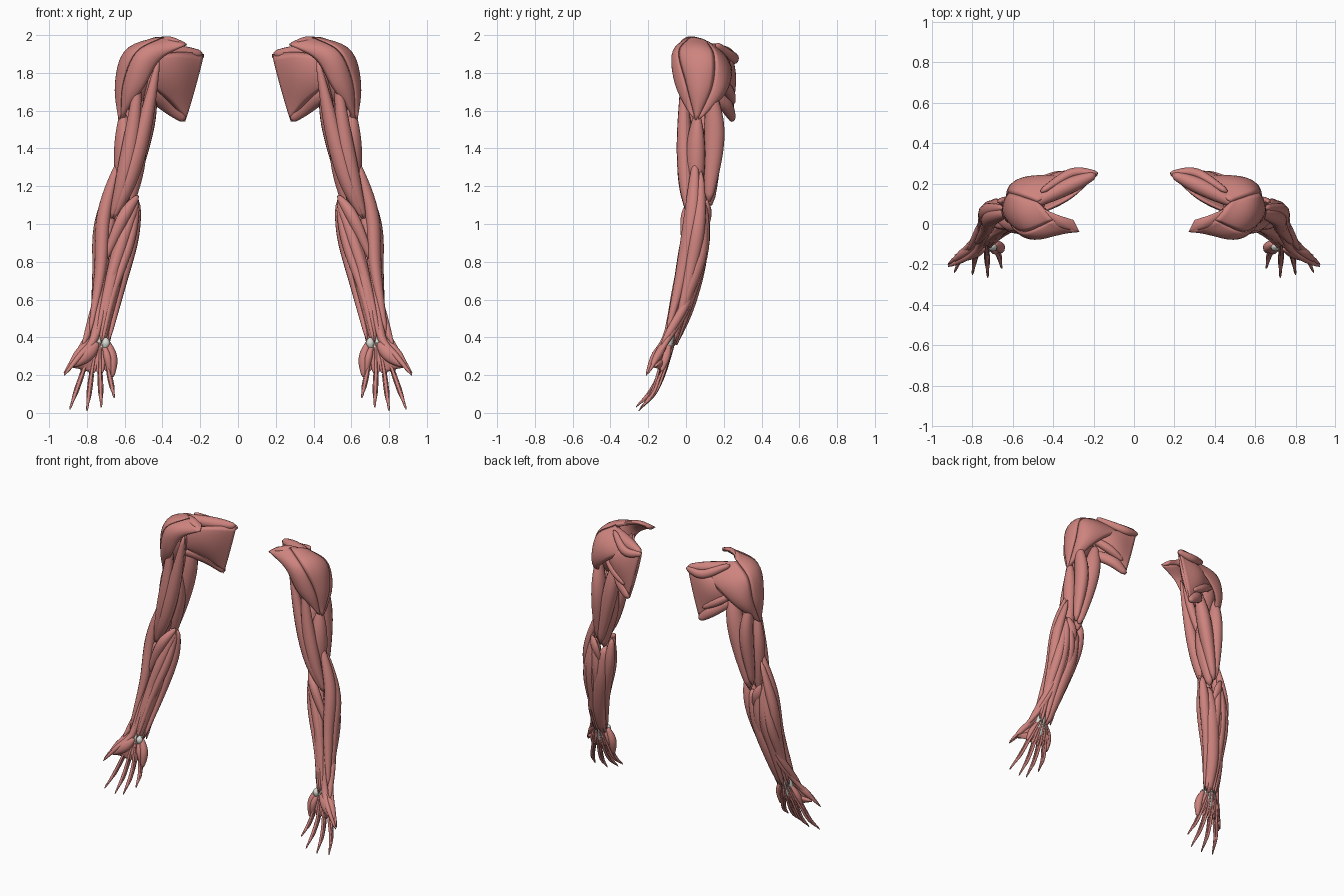
import bpy, bmesh, math
from mathutils import Vector

if "Cube" in bpy.data.objects:
    bpy.data.objects.remove(bpy.data.objects["Cube"])


def make_material(name, colour):
    mat = bpy.data.materials.new(name)
    mat.use_nodes = True
    mat.diffuse_color = (*colour, 1)
    mat.node_tree.nodes["Principled BSDF"].inputs["Base Color"].default_value = (*colour, 1)
    return mat


MUSCLE = make_material("muscle red", (.62, .23, .21))
CARTILAGE = make_material("pale cartilage", (.68, .70, .64))
FRONT = Vector((0, -1, 0))


def spline(points, t):
    """Smooth curve through the points, t from 0 to 1."""
    p = [Vector(q) for q in points]
    p = [2 * p[0] - p[1]] + p + [2 * p[-1] - p[-2]]
    f = t * (len(p) - 3)
    i = min(int(f), len(p) - 4)
    f -= i
    a, b, c, d = p[i:i + 4]
    return (2 * b + (c - a) * f + (2 * a - 5 * b + 4 * c - d) * f ** 2
            + (3 * b - a - 3 * c + d) * f ** 3) / 2


def limb_axis(z):
    """Centre line of the limb at a height."""
    return spline([(.74, -.08, .4), (.65, .05, .9), (.58, .07, 1.4), (.5, .08, 1.9)],
                  max(0, min(1, (z - .4) / 1.5)))


def loft(name, rings, mat=MUSCLE):
    """Skin closed rings, cap the ends, mirror to the other arm."""
    bm = bmesh.new()
    rows = [[bm.verts.new(p) for p in ring] for ring in rings]
    n = len(rows[0])
    for a, b in zip(rows, rows[1:]):
        for k in range(n):
            bm.faces.new((a[k], a[(k + 1) % n], b[(k + 1) % n], b[k]))
    bm.faces.new(rows[0])
    bm.faces.new(rows[-1])
    bmesh.ops.recalc_face_normals(bm, faces=bm.faces)
    mesh = bpy.data.meshes.new(name)
    bm.to_mesh(mesh)
    bm.free()
    mesh.shade_smooth()
    mesh.materials.append(mat)
    obj = bpy.data.objects.new(name, mesh)
    bpy.context.scene.collection.objects.link(obj)
    mirror = obj.modifiers.new("other arm", 'MIRROR')
    mirror.use_mirror_merge = False
    return obj


def muscle(name, path, width, depth, face=None, tendon=.2, steps=18, sides=12, peak=.5, mat=MUSCLE):
    """Spindle along a path: full belly at the peak, thin tendon ends."""
    if face is None:
        mid = spline(path, peak)
        face = mid - limb_axis(mid.z)
    rings = []
    for i in range(steps + 1):
        t = i / steps
        u = t ** (math.log(.5) / math.log(peak))
        size = tendon + (1 - tendon) * max(0, math.sin(math.pi * u)) ** .9
        if i in (0, steps):
            size *= .5
        tangent = (spline(path, min(1, t + .02)) - spline(path, max(0, t - .02))).normalized()
        side = tangent.cross(face).normalized()
        out = side.cross(tangent)
        centre = spline(path, t)
        rings.append([centre + side * width * size * math.cos(a) + out * depth * size * math.sin(a)
                      for a in (2 * math.pi * k / sides for k in range(sides))])
    return loft(name, rings, mat)


def sheet(name, edge_a, edge_b, bulge, toward, steps=18, cols=10):
    """Broad muscle filling the space between two edge curves, bulging toward a direction."""
    rings = []
    for i in range(steps + 1):
        t = i / steps
        a, b = spline(edge_a, t), spline(edge_b, t)
        flow = spline(edge_a, min(1, t + .05)) + spline(edge_b, min(1, t + .05)) \
            - spline(edge_a, max(0, t - .05)) - spline(edge_b, max(0, t - .05))
        out = (b - a).cross(flow).normalized()
        if out.dot(Vector(toward)) < 0:
            out = -out
        high = bulge * (.25 + .75 * math.sin(math.pi * t))
        top = [a.lerp(b, k / cols) + out * high * math.sin(math.pi * k / cols) ** .7
               for k in range(cols + 1)]
        under = [a.lerp(b, k / cols) - out * .02 * math.sin(math.pi * k / cols)
                 for k in range(cols - 1, 0, -1)]
        rings.append(top + under)
    return loft(name, rings)


# Deltoid: three heads sharing edge curves
front_edge = [(.27, -.04, 1.95), (.41, -.05, 1.87), (.5, -.04, 1.72), (.61, .03, 1.57)]
front_seam = [(.4, .02, 1.99), (.54, -.04, 1.91), (.61, .0, 1.74), (.62, .05, 1.55)]
back_seam = [(.48, .11, 1.97), (.6, .15, 1.89), (.63, .14, 1.73), (.63, .06, 1.55)]
back_edge = [(.3, .24, 1.87), (.44, .24, 1.78), (.55, .2, 1.68), (.62, .09, 1.57)]
sheet("front_deltoid", front_edge, front_seam, .035, (.3, -1, .4))
sheet("middle_deltoid", front_seam, back_seam, .035, (1, 0, .5))
sheet("rear_deltoid", back_seam, back_edge, .035, (.3, 1, .3))
muscle("shoulder_core", [(.51, .08, 1.95), (.53, .08, 1.8), (.57, .07, 1.6)], .09, .09, FRONT)
sheet("collar_strap", [(.27, -.04, 1.95), (.36, -.02, 1.97), (.5, .02, 1.95)],
      [(.3, .02, 1.97), (.39, .05, 1.99), (.5, .1, 1.96)], .012, (0, 0, 1))

# Shoulder blade muscles
sheet("blade_back_muscle", [(.19, .25, 1.89), (.36, .23, 1.87), (.54, .13, 1.87)],
      [(.28, .25, 1.56), (.41, .22, 1.68), (.55, .14, 1.76)], .03, (0, 1, 0))
sheet("blade_front_muscle", [(.18, .24, 1.9), (.32, .13, 1.91), (.48, .05, 1.88)],
      [(.28, .24, 1.54), (.36, .17, 1.64), (.48, .05, 1.75)], .03, (0, -1, 0))
muscle("blade_top_muscle", [(.19, .245, 1.9), (.34, .18, 1.91), (.52, .09, 1.94)], .04, .04, FRONT, .4)
muscle("blade_spine_strap", [(.18, .25, 1.89), (.31, .25, 1.88), (.46, .16, 1.95)], .03, .025, FRONT, .5)
muscle("large_round_muscle", [(.28, .25, 1.55), (.38, .2, 1.64), (.5, .07, 1.71)], .045, .035, FRONT, .4)
muscle("small_round_muscle", [(.31, .25, 1.64), (.42, .22, 1.71), (.56, .14, 1.8)], .03, .03, FRONT, .4)

# Upper arm
muscle("biceps_short_head", [(.42, -.01, 1.87), (.5, -.005, 1.5), (.58, .0, 1.22), (.66, .02, 1.03)], .047, .043)
muscle("biceps_long_head", [(.52, -.01, 1.83), (.56, -.01, 1.48), (.61, .0, 1.22), (.67, .02, 1.03)], .045, .042)
muscle("brachialis", [(.61, .06, 1.6), (.6, .05, 1.35), (.61, .05, 1.05)], .06, .05)
muscle("inner_arm_muscle", [(.43, .0, 1.88), (.47, .03, 1.67), (.53, .06, 1.42)], .028, .028)
muscle("triceps_long_head", [(.45, .13, 1.75), (.5, .14, 1.5), (.59, .13, 1.1)], .05, .06, tendon=.3)
muscle("triceps_lateral_head", [(.6, .13, 1.73), (.585, .15, 1.47), (.61, .12, 1.12)], .045, .055, tendon=.3)
muscle("triceps_medial_head", [(.53, .08, 1.6), (.54, .09, 1.35), (.58, .1, 1.07)], .06, .05, tendon=.3)
muscle("elbow_muscle", [(.67, .11, 1.13), (.64, .115, 1.05), (.61, .1, .95)], .03, .02)

# Forearm, outer and back side
muscle("brachioradialis", [(.63, .05, 1.34), (.71, .03, 1.05), (.73, -.02, .75), (.785, -.1, .42)],
       .042, .036, peak=.42)
muscle("long_wrist_extensor", [(.65, .08, 1.28), (.73, .065, 1.0), (.745, .02, .74), (.775, -.06, .38)],
       .038, .032, peak=.42)
muscle("short_wrist_extensor", [(.67, .09, 1.14), (.725, .08, .85), (.75, .0, .6), (.76, -.06, .36)], .034, .028, peak=.4)
muscle("finger_extensor", [(.67, .1, 1.12), (.695, .09, .87), (.72, .02, .6), (.735, -.05, .36)], .035, .03, peak=.4)
muscle("little_finger_extensor", [(.65, .1, 1.06), (.67, .09, .85), (.7, .01, .58), (.705, -.05, .36)], .022, .024)
muscle("ulnar_wrist_extensor", [(.65, .11, 1.12), (.64, .09, .87), (.67, .01, .6), (.685, -.06, .36)], .034, .03, peak=.4)
muscle("supinator", [(.66, .08, 1.1), (.69, .05, .97), (.71, .02, .8)], .05, .035)
muscle("long_thumb_abductor", [(.69, .07, .78), (.745, .01, .6), (.79, -.08, .44), (.82, -.13, .36)], .024, .022)
muscle("short_thumb_extensor", [(.7, .06, .7), (.75, -.01, .53), (.8, -.09, .4), (.92, -.2, .21)],
       .02, .02, tendon=.35, peak=.35)

# Forearm, inner and front side
muscle("ulnar_wrist_flexor", [(.53, .08, 1.13), (.56, .07, .93), (.62, .02, .68), (.685, -.08, .38)],
       .034, .036, peak=.38)
muscle("long_palm_muscle", [(.53, .06, 1.12), (.575, .01, .9), (.66, -.05, .64), (.72, -.12, .37)],
       .028, .026, peak=.36)
muscle("radial_wrist_flexor", [(.53, .05, 1.13), (.61, .0, .91), (.69, -.05, .64), (.755, -.12, .37)],
       .033, .028, peak=.38)
muscle("round_pronator", [(.53, .05, 1.15), (.61, .0, 1.03), (.71, .0, .8)], .033, .028, tendon=.35)
muscle("shallow_finger_flexor", [(.54, .06, 1.1), (.62, .02, .86), (.68, -.04, .6), (.72, -.1, .37)],
       .055, .04, tendon=.35, peak=.42)
muscle("deep_finger_flexor", [(.58, .08, 1.06), (.62, .06, .83), (.68, .0, .57), (.71, -.07, .36)],
       .055, .05, tendon=.4, peak=.42)
muscle("long_thumb_flexor", [(.69, .03, .9), (.73, -.03, .65), (.76, -.1, .4), (.84, -.17, .3), (.92, -.21, .2)],
       .028, .026, peak=.3)
muscle("square_pronator", [(.68, -.02, .62), (.71, -.05, .52), (.74, -.07, .41)], .045, .025, FRONT, .5)

# Wrist cartilage
muscle("wrist_cartilage", [(.7, -.11, .4), (.7, -.115, .37), (.705, -.12, .34)], .022, .02, FRONT, mat=CARTILAGE)
muscle("wrist_core", [(.735, -.07, .44), (.74, -.09, .36), (.745, -.1, .27)], .045, .022, FRONT, .5, mat=CARTILAGE)

# Thumb and palm
muscle("thumb_ball", [(.74, -.12, .37), (.8, -.145, .31), (.88, -.18, .25)], .038, .028, FRONT, .3)
muscle("thumb_side_muscle", [(.78, -.1, .39), (.84, -.14, .32), (.89, -.18, .25)], .022, .022, FRONT, .4)
sheet("thumb_web_muscle", [(.74, -.12, .34), (.81, -.14, .3), (.88, -.17, .26)],
      [(.77, -.13, .21), (.83, -.14, .23), (.88, -.17, .24)], .012, FRONT)
muscle("little_finger_ball", [(.69, -.1, .38), (.665, -.115, .29), (.665, -.13, .19)], .026, .028, FRONT, .35)
muscle("palm_edge_muscle", [(.71, -.11, .36), (.69, -.13, .29), (.675, -.13, .2)], .02, .02, FRONT, .35)

# Fingers: knuckle and tip positions drive every tendon
fingers = {
    "index": ((.82, -.13, .22), (.89, -.24, .02)),
    "middle": ((.775, -.13, .21), (.8, -.25, .01)),
    "ring": ((.73, -.13, .21), (.724, -.265, .03)),
    "little": ((.685, -.125, .22), (.655, -.22, .08)),
}
wrist = Vector((.73, -.08, .39))
for name, (knuckle, tip) in fingers.items():
    knuckle, tip = Vector(knuckle), Vector(tip)
    middle = knuckle.lerp(tip, .55) + Vector((0, .02, 0))
    start = wrist.lerp(knuckle, .1) + Vector(((knuckle.x - wrist.x) * .3, 0, 0))
    for label, shift, end in (("palm", -.016, 1), ("back", .016, .95)):
        off = Vector((0, shift, 0))
        muscle(name + "_" + label + "_tendon",
               [start + off * 1.5, knuckle + off, middle + off * .7, knuckle.lerp(tip, end)],
               .009, .007, FRONT, .6, sides=8)
    # Side bands and the hood that wraps the first joint
    for label, sx in (("inner", -.011), ("outer", .011)):
        off = Vector((sx, 0, 0))
        muscle(name + "_" + label + "_band", [knuckle + off, middle + off * .8, knuckle.lerp(tip, .9)],
               .005, .008, FRONT, .5, sides=8)
        muscle(name + "_" + label + "_hand_muscle",
               [start, start.lerp(knuckle, .5) + off * 1.3, knuckle + off], .016, .022, FRONT, .3)
    muscle(name + "_hood", [knuckle + Vector((0, .012, .02)), knuckle.lerp(middle, .5), middle],
           .013, .009, FRONT, .4, sides=8)
    muscle(name + "_joint_sheath", [middle.lerp(knuckle, .2), middle, middle.lerp(tip, .3)],
           .012, .011, FRONT, .4, sides=8)
